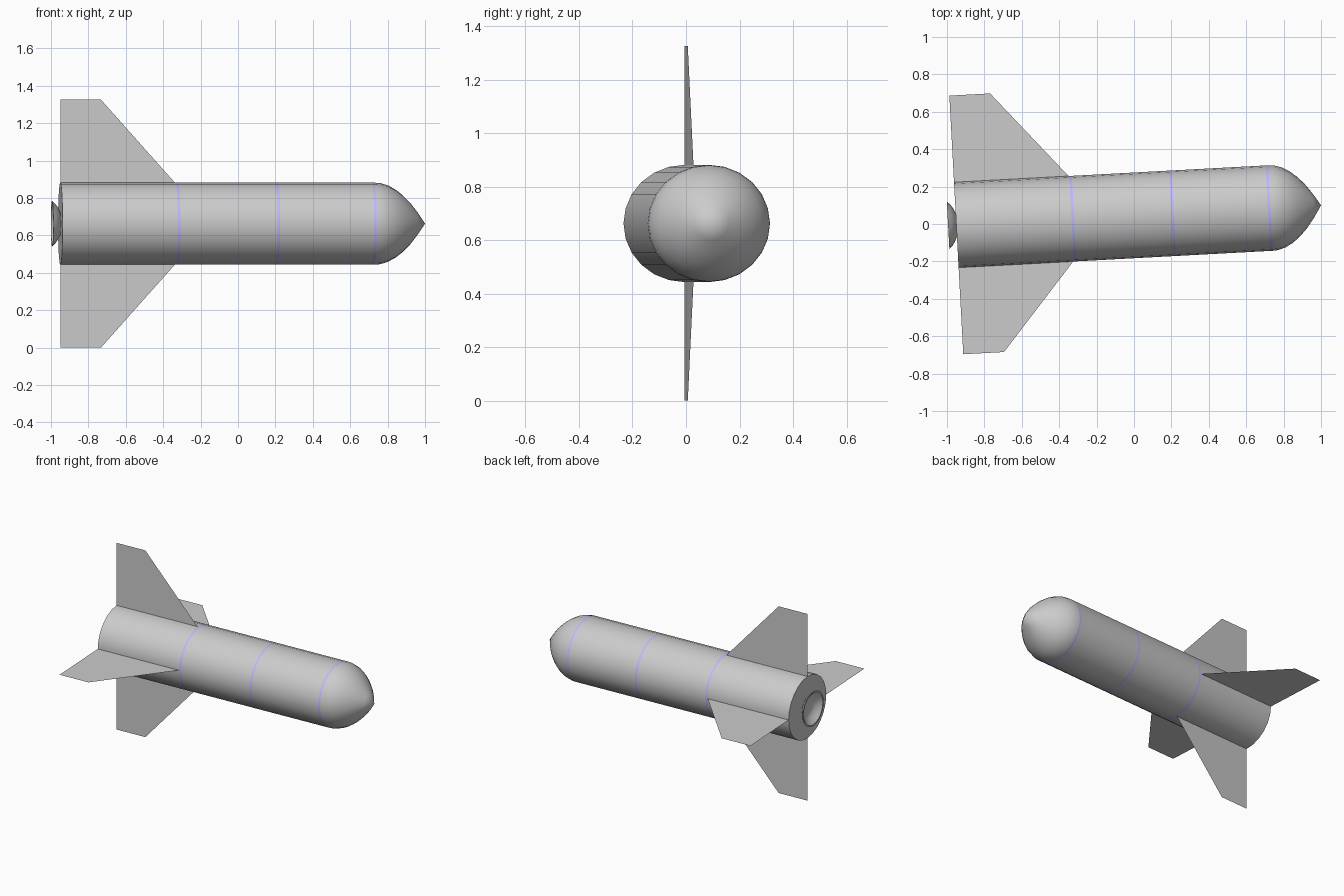
import bpy, bmesh, math
from mathutils import Matrix

if "Cube" in bpy.data.objects:
    bpy.data.objects.remove(bpy.data.objects["Cube"])

SIDES = 24
R = 0.219          # body radius (vertical)
WIDE = 1.045       # the whole rocket is slightly wider than tall
PLACE = Matrix.Translation((-0.95, -0.005, 0.6625)) @ Matrix.Rotation(math.radians(3.08), 4, 'Z')

blue = bpy.data.materials.new("band_blue")
blue.diffuse_color = (0.5, 0.48, 1.0, 1)
blue.use_nodes = True
blue.node_tree.nodes["Principled BSDF"].inputs["Base Color"].default_value = blue.diffuse_color


def finish(name, bm, mat=None, smooth=True):
    bmesh.ops.transform(bm, matrix=PLACE, verts=bm.verts)
    me = bpy.data.meshes.new(name)
    bm.to_mesh(me)
    bm.free()
    ob = bpy.data.objects.new(name, me)
    bpy.context.collection.objects.link(ob)
    if mat:
        me.materials.append(mat)
    if smooth:
        bpy.ops.object.select_all(action='DESELECT')
        ob.select_set(True)
        bpy.context.view_layer.objects.active = ob
        bpy.ops.object.shade_smooth_by_angle(angle=math.radians(35))


def lathe(name, profile, mat=None):
    """Turn (distance along axis, radius) points round the rocket's long axis."""
    bm = bmesh.new()
    rings = []
    for s, r in profile:
        if r == 0:
            rings.append([bm.verts.new((s, 0, 0))] * SIDES)
        else:
            angles = [2 * math.pi * i / SIDES for i in range(SIDES)]
            rings.append([bm.verts.new((s, r * WIDE * math.cos(a), r * math.sin(a))) for a in angles])
    for a, b in zip(rings, rings[1:]):
        for i in range(SIDES):
            j = (i + 1) % SIDES
            bm.faces.new(list(dict.fromkeys((a[i], b[i], b[j], a[j]))))
    for f in bm.faces:
        f.normal_flip()
    finish(name, bm, mat)


# body tubes with flush blue bands between them
bands = [(0.617, 0.631), (1.151, 1.165), (1.668, 1.682)]
lathe("tail_tube", [(0, 0), (0, R), (bands[0][0], R)])
for i, (s0, s1) in enumerate(bands):
    lathe(f"band_{i + 1}", [(s0, R), (s1, R)], blue)
    if i < 2:
        lathe(f"body_tube_{i + 1}", [(s1, R), (bands[i + 1][0], R)])

# pointed nose cone
nose = [(0, R), (0.03, 0.217), (0.07, 0.205), (0.11, 0.184), (0.15, 0.153),
        (0.19, 0.113), (0.23, 0.061), (0.271, 0)]
lathe("nose_cone", [(1.682 + s, r) for s, r in nose])

# flared engine nozzle with hollow bell
lathe("engine_nozzle", [(0, 0.06), (-0.012, 0.085), (-0.026, 0.105), (-0.044, 0.122),
                        (-0.044, 0.112), (-0.026, 0.092), (-0.012, 0.07), (-0.004, 0.05), (-0.004, 0)])

# four thin swept fins
outline = [(0, 0.212), (0.617, 0.215), (0.218, 0.6625), (0, 0.6625)]
for k, name in enumerate(["left_fin", "top_fin", "right_fin", "bottom_fin"]):
    c, n = math.cos(k * math.pi / 2), math.sin(k * math.pi / 2)
    bm = bmesh.new()
    bm.faces.new([bm.verts.new((s, r * c * WIDE, r * n)) for s, r in outline])
    finish(name, bm, smooth=False)
